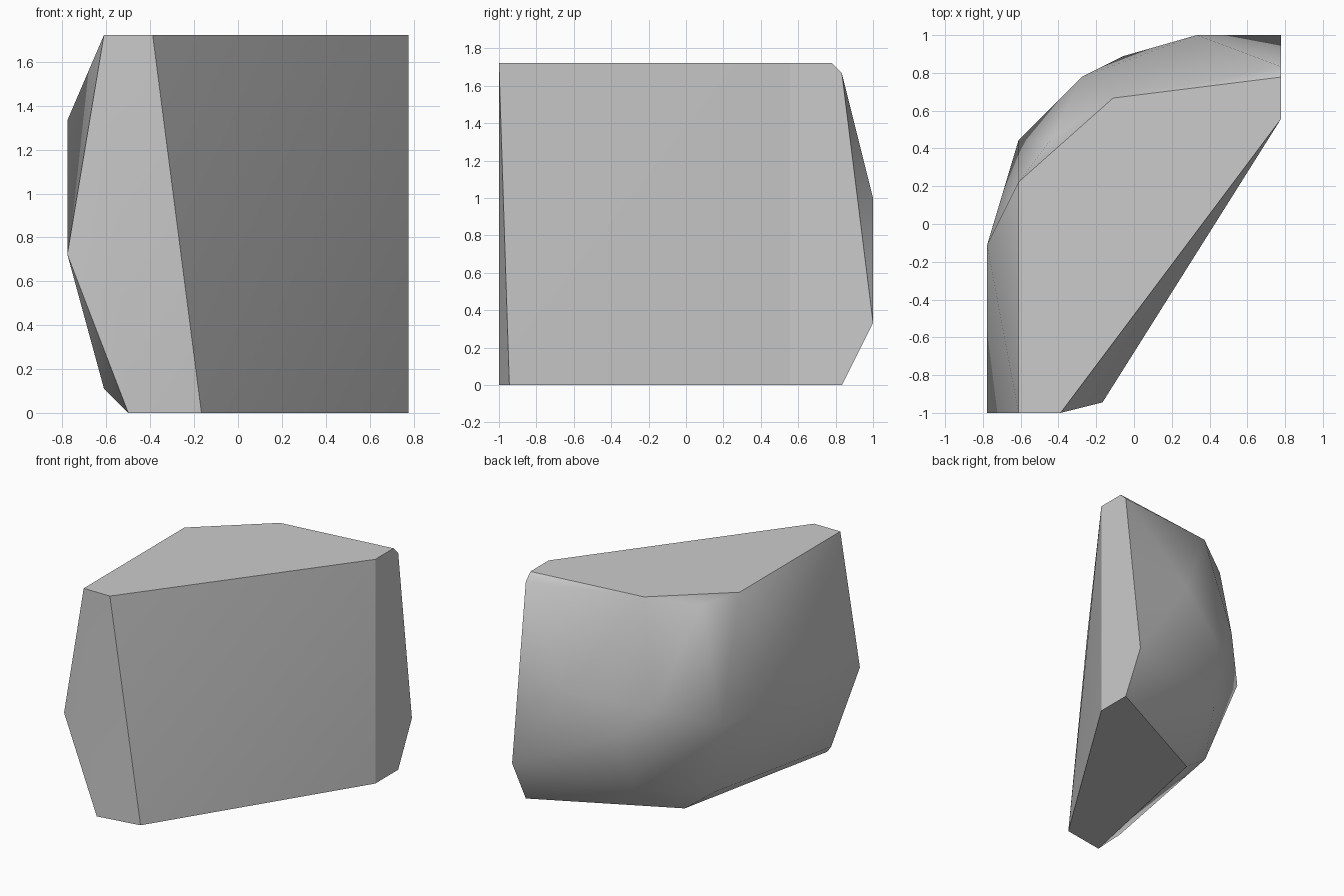
import bpy
import bmesh
from mathutils import Vector

cube = bpy.data.objects.get("Cube")
if cube:
    bpy.data.objects.remove(cube, do_unlink=True)

# Corner layout is measured in whole steps of this size
STEP = 1 / 18
TOP = 31

top_outline = [(-11, -18), (-7, -18), (14, 10), (14, 14), (-2, 12), (-11, 4)]
base_outline = [(-9, -18), (-3, -17), (14, 10), (14, 15), (-4, 6)]
left_corners = [(-14, -18, 13), (-14, -2, 24), (-11, -16, 2), (-8, 5, 3), (-11, 8, 14)]
back_corners = [(-8, 8, 30), (14, 15, 30), (6, 18, 18), (14, 18, 6),
                (-5, 14, 17), (-1, 16, 13), (-2, 14, 5)]


def stone_material(name, value):
    mat = bpy.data.materials.new(name)
    mat.use_nodes = True
    colour = (value, value, value, 1)
    mat.diffuse_color = colour
    mat.node_tree.nodes["Principled BSDF"].inputs["Base Color"].default_value = colour
    return mat


def face_group(face):
    """Sort a face into one of the flat cuts or the weathered back."""
    n = face.normal
    if n.z > 0.99:
        return "top"
    if n.z < -0.99:
        return "base"
    if n.x > 0.99:
        return "right end"
    if n.y < -0.95:
        return "front end"
    if n.x > 0.5 and n.y < -0.3:
        return "long cut"
    return "weathered"


def build_rock():
    corners = [(x, y, TOP) for x, y in top_outline]
    corners += [(x, y, 0) for x, y in base_outline]
    corners += left_corners + back_corners

    # Wrap the corners in a faceted shell
    bm = bmesh.new()
    for corner in corners:
        bm.verts.new(Vector(corner) * STEP)
    bmesh.ops.convex_hull(bm, input=bm.verts[:])
    loose = [v for v in bm.verts if not v.link_faces]
    bmesh.ops.delete(bm, geom=loose, context="VERTS")
    bmesh.ops.recalc_face_normals(bm, faces=bm.faces[:])
    bm.normal_update()

    # Soft shading inside each group, crisp edges between groups
    for face in bm.faces:
        face.smooth = True
    for edge in bm.edges:
        edge.smooth = len({face_group(f) for f in edge.link_faces}) == 1

    mesh = bpy.data.meshes.new("rock")
    bm.to_mesh(mesh)
    bm.free()
    mesh.materials.append(stone_material("grey_stone", 0.6))
    rock = bpy.data.objects.new("rock", mesh)
    bpy.context.collection.objects.link(rock)
    return rock


build_rock()
